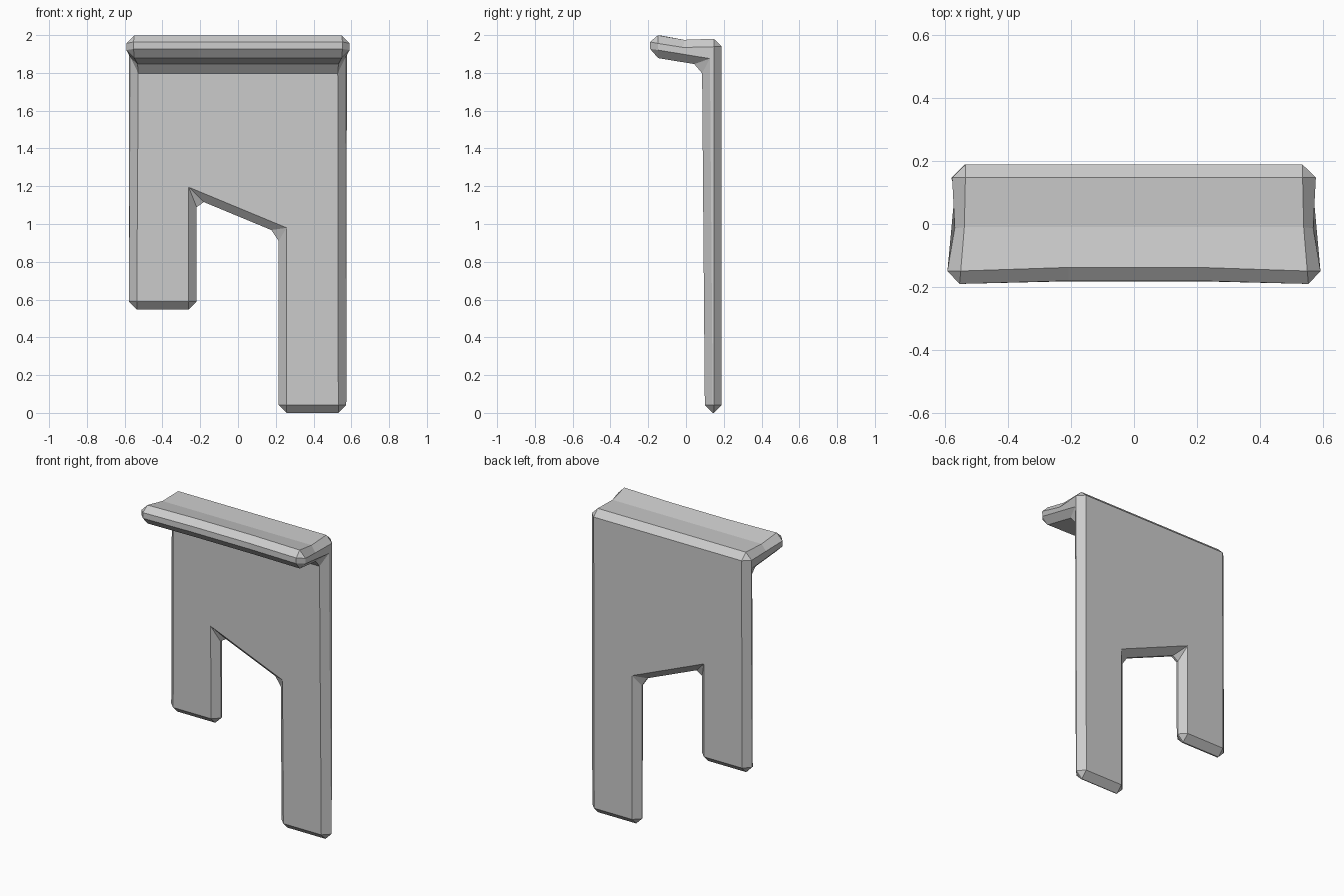
import bpy
import bmesh

cube = bpy.data.objects.get("Cube")
if cube:
    bpy.data.objects.remove(cube, do_unlink=True)

grey = bpy.data.materials.new("plain grey")
grey.use_nodes = True
colour = (0.6, 0.6, 0.6, 1)
grey.diffuse_color = colour
grey.node_tree.nodes["Principled BSDF"].inputs["Base Color"].default_value = colour

BACK, TOP, INNER = 0.189, 1.982, 1.84
bm = bmesh.new()


def row(half, points):
    """Verts across the width, mirrored in x: points are (share of half, y, z)."""
    return [bm.verts.new((half * s, y, z)) for s, y, z in points]


def front_y(z):
    return 0.1 - 0.015 * z / INNER


# Panel outline with two uneven legs and a slanted notch between them
outline = [(-0.578, 0.547), (-0.219, 0.547), (-0.219, 1.132), (0.215, 0.952),
           (0.215, 0), (0.573, 0), (0.57, INNER), (-0.57, INNER)]
front = [bm.verts.new((x, front_y(z), z)) for x, z in outline]
back = [bm.verts.new((x, BACK, TOP if z == INNER else z)) for x, z in outline]
for v in back[6:]:
    v.co.x *= 1.01
bm.faces.new(front)
bm.faces.new(back[::-1])
for i in range(5):
    bm.faces.new((front[i], back[i], back[i + 1], front[i + 1]))

# Overhanging shelf: lower lip, upper lip and a shallow dip along the top
low = row(0.595, [(s, -0.19 + (abs(s) < 1) * 0.007, 1.885) for s in (-1, -0.35, 0.35, 1)])
high = row(0.595, [(s, -0.192 + (abs(s) < 1) * 0.013, 2.006) for s in (-1, -0.35, 0.35, 1)])
dip = row(0.58, [(s, -0.01, 1.975) for s in (-1, -0.35, 0.35, 1)])
for a, b in ((low, high), (high, dip)):
    for i in range(3):
        bm.faces.new((a[i], a[i + 1], b[i + 1], b[i]))
bm.faces.new(dip + [back[6], back[7]])
bm.faces.new([front[7], front[6]] + low[::-1])

# Whole side faces, running from the leg up into the shelf
bm.faces.new((front[5], back[5], back[6], dip[3], high[3], low[3], front[6]))
bm.faces.new((front[0], front[7], low[0], high[0], dip[0], back[7], back[0]))
bmesh.ops.recalc_face_normals(bm, faces=bm.faces)

mesh = bpy.data.meshes.new("legged_panel_with_shelf")
bm.to_mesh(mesh)
bm.free()
mesh.materials.append(grey)
panel = bpy.data.objects.new("legged_panel_with_shelf", mesh)
bpy.context.collection.objects.link(panel)

# Single chamfer on every hard edge
bevel = panel.modifiers.new("chamfer", "BEVEL")
bevel.width = 0.042
bevel.segments = 1
bevel.limit_method = "ANGLE"
bevel.angle_limit = 0.6
